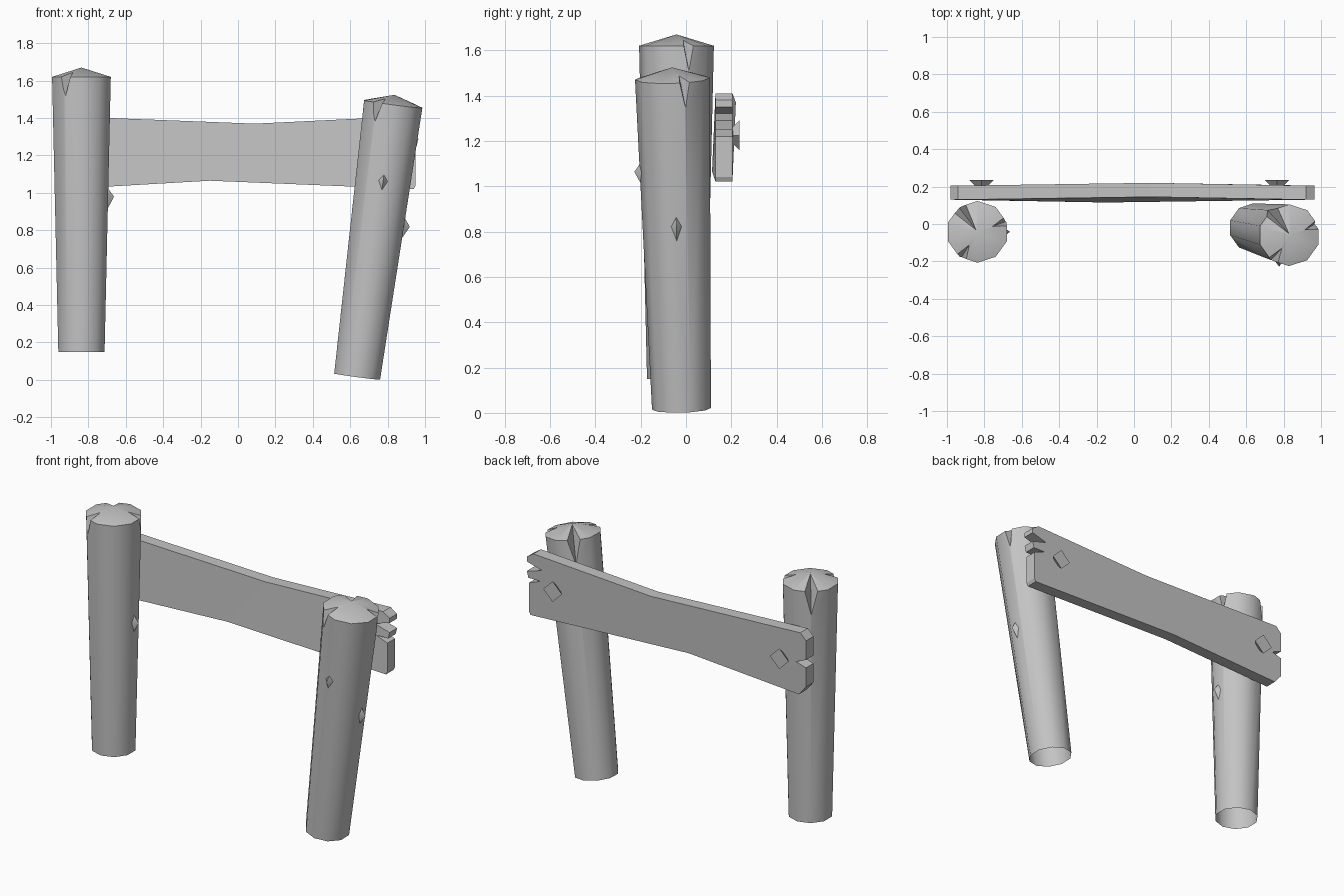
import bpy, bmesh, math
from mathutils import Vector, Matrix

old = bpy.data.objects.get("Cube")
if old:
    bpy.data.objects.remove(old, do_unlink=True)

GREY = (0.55, 0.55, 0.55, 1)
wood = bpy.data.materials.new("grey wood")
wood.use_nodes = True
wood.diffuse_color = GREY
wood.node_tree.nodes["Principled BSDF"].inputs["Base Color"].default_value = GREY

SIDES, LENGTH, R_LOW, R_TOP, CAP = 10, 1.47, 0.13, 0.165, 0.05


def add_object(name, bm):
    bmesh.ops.recalc_face_normals(bm, faces=bm.faces[:])
    mesh = bpy.data.meshes.new(name)
    bm.to_mesh(mesh)
    bm.free()
    mesh.materials.append(wood)
    obj = bpy.data.objects.new(name, mesh)
    bpy.context.collection.objects.link(obj)
    return obj


def polar(radius, degrees, z):
    a = math.radians(degrees)
    return Vector((radius * math.cos(a), radius * math.sin(a), z))


def tetra(bm, points):
    v = [bm.verts.new(p) for p in points]
    for i in range(4):
        bm.faces.new(v[:i] + v[i + 1:])


def add_split(bm, angle, inner, half_width, depth):
    """Wedge that cuts a V-shaped split into the rim of a post."""
    a = polar(inner, angle, LENGTH + CAP * (1 - inner / R_TOP) + 0.002)
    b = polar(R_TOP, angle, LENGTH - depth)
    spread = math.degrees(half_width / R_TOP)
    rim = [polar(R_TOP, angle + s * spread, LENGTH) for s in (-1, 1)]
    rim = [c + (c - b) * 0.8 for c in rim]
    tetra(bm, [a] + [a + (p - a) * 1.5 for p in [b] + rim])


def add_splinter(bm, angle, z):
    """Small raised chip on the side of a post."""
    r = R_LOW + (R_TOP - R_LOW) * z / LENGTH - 0.012
    ring = [bm.verts.new(polar(r, angle + da, z + dz))
            for da, dz in ((0, 0.05), (12, 0), (0, -0.07), (-12, 0))]
    tip = bm.verts.new(polar(r + 0.036, angle, z))
    for i in range(4):
        bm.faces.new((ring[i], ring[(i + 1) % 4], tip))


def make_post(name, base, direction, splinters):
    # Tapered shaft with a shallow pointed top
    bm = bmesh.new()
    step = 360 / SIDES
    low, top = [[bm.verts.new(polar(r, step * (i + 0.5), z)) for i in range(SIDES)]
                for r, z in ((R_LOW, 0), (R_TOP, LENGTH))]
    tip = bm.verts.new((0, 0, LENGTH + CAP))
    bm.faces.new(low[::-1])
    for i in range(SIDES):
        j = (i + 1) % SIDES
        bm.faces.new((low[i], low[j], top[j], top[i]))
        bm.faces.new((top[i], top[j], tip))
    post = add_object(name, bm)

    # Splits in the rim
    bm = bmesh.new()
    add_split(bm, 127, 0.01, 0.04, 0.15)
    add_split(bm, 20, 0.085, 0.025, 0.12)
    add_split(bm, 238, 0.08, 0.03, 0.11)
    cutter = add_object("split_cutter", bm)
    cutter.hide_render = True
    mod = post.modifiers.new("splits", "BOOLEAN")
    mod.operation, mod.solver, mod.object = "DIFFERENCE", "EXACT", cutter
    graph = bpy.context.evaluated_depsgraph_get()
    cut = bpy.data.meshes.new_from_object(post.evaluated_get(graph))
    post.modifiers.clear()
    bpy.data.objects.remove(cutter, do_unlink=True)

    # Open the underside, add splinters, then lean the post into place
    bm = bmesh.new()
    bm.from_mesh(cut)
    under = [f for f in bm.faces if all(v.co.z < 0.001 for v in f.verts)]
    bmesh.ops.delete(bm, geom=under, context="FACES_ONLY")
    for angle, z in splinters:
        add_splinter(bm, angle, z)
    lean = Vector((0, 0, 1)).rotation_difference(Vector(direction))
    bm.transform(Matrix.Translation(base) @ lean.to_matrix().to_4x4())
    for f in bm.faces:
        f.material_index = 0
    bm.to_mesh(cut)
    bm.free()
    cut.materials.clear()
    cut.materials.append(wood)
    post.data = cut
    bpy.ops.object.select_all(action="DESELECT")
    post.select_set(True)
    bpy.context.view_layer.objects.active = post
    bpy.ops.object.shade_smooth_by_angle(angle=math.radians(42))


make_post("right_post", (-0.837, -0.042, 0.15), (0, 0, 1), [(0, 0.83)])
make_post("left_post", (0.637, -0.02, 0.018), (0.193, -0.04, 1.457),
          [(0, 0.83), (-90, 1.06)])

# Plank outline: splintered left end, chamfered and nicked right end
bottom_mid, top_mid = (-0.15, 1.065), (0.09, 1.37)
left_end = [(0.94, 1.02), (0.95, 1.04), (0.95, 1.22), (0.87, 1.25), (0.955, 1.25),
            (0.965, 1.29), (0.86, 1.32), (0.965, 1.35), (0.965, 1.38), (0.92, 1.41)]
right_end = [(-0.94, 1.41), (-0.98, 1.37), (-0.98, 1.25), (-0.91, 1.22),
             (-0.98, 1.2), (-0.98, 1.08), (-0.93, 1.02)]
outline = [bottom_mid] + left_end + [top_mid] + right_end
twist = {bottom_mid: -0.015, top_mid: 0.015}
bm = bmesh.new()
front, back = [[bm.verts.new((x, y + twist.get((x, z), 0), z)) for x, z in outline]
               for y in (0.13, 0.205)]
split = len(left_end) + 1
for side in (front, back):
    bm.faces.new(side[:split + 1])
    bm.faces.new(side[split:] + side[:1])
for i in range(len(outline)):
    j = (i + 1) % len(outline)
    bm.faces.new((front[i], front[j], back[j], back[i]))
add_object("plank", bm)

# Flared square nail heads on the back of the plank
for name, x in (("right_nail", -0.815), ("left_nail", 0.765)):
    bm = bmesh.new()
    bmesh.ops.create_cone(bm, cap_ends=True, segments=4, radius1=0.065,
                          radius2=0.03, depth=0.035)
    bm.transform(Matrix.Translation((x, 0.218, 1.225))
                 @ Matrix.Rotation(math.radians(90), 4, "X"))
    add_object(name, bm)
